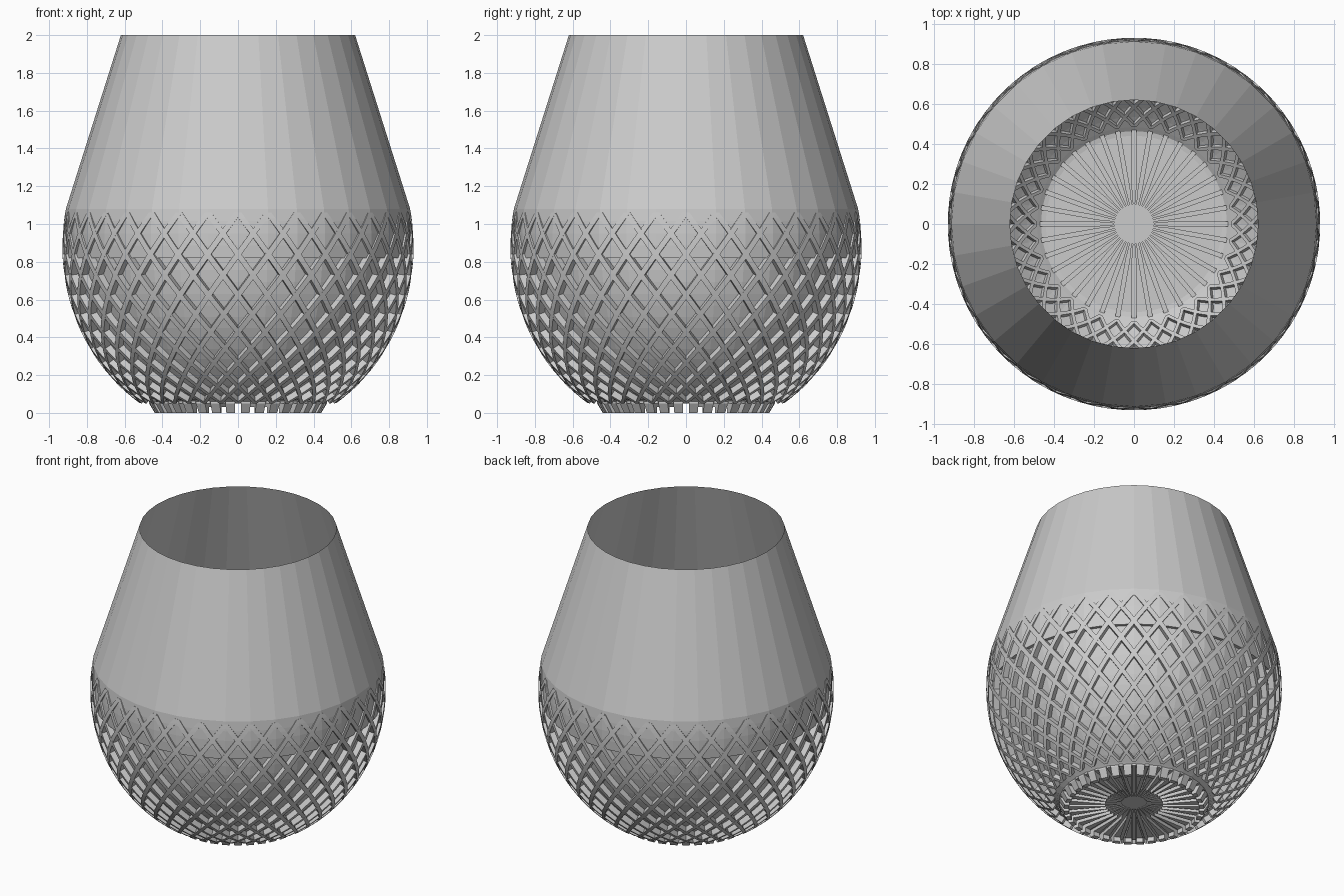
import bpy, bmesh
from math import sin, cos, asin, hypot, pi, tau, radians

cube = bpy.data.objects.get("Cube")
if cube:
    bpy.data.objects.remove(cube)

grey = bpy.data.materials.new("light_grey")
grey.use_nodes = True
grey.diffuse_color = (0.6, 0.6, 0.6, 1)
grey.node_tree.nodes["Principled BSDF"].inputs["Base Color"].default_value = (0.6, 0.6, 0.6, 1)

COUNT = 36            # repeats around the vase
RADIUS, HALF_HEIGHT, MIDDLE = 0.93, 1.0, 0.88
BAND_Z, NECK_Z = 0.82, 1.08


def finish(name, bm):
    mesh = bpy.data.meshes.new(name)
    bm.to_mesh(mesh)
    bm.free()
    mesh.materials.append(grey)
    obj = bpy.data.objects.new(name, mesh)
    bpy.context.collection.objects.link(obj)
    return obj


def angle_at(z):
    return asin((z - MIDDLE) / HALF_HEIGHT)


def bowl_point(t, inset=0.0):
    """Radius and height on the bowl, moved inward along its normal."""
    nr, nz = cos(t) / RADIUS, sin(t) / HALF_HEIGHT
    n = hypot(nr, nz)
    return RADIUS * cos(t) - inset * nr / n, MIDDLE + HALF_HEIGHT * sin(t) - inset * nz / n


def revolve(name, profile):
    bm = bmesh.new()
    rings = [[bm.verts.new((r * cos(tau * i / COUNT), r * sin(tau * i / COUNT), z))
              for i in range(COUNT)] for r, z in profile]
    for low, high in zip(rings, rings[1:]):
        for i in range(COUNT):
            j = (i + 1) % COUNT
            bm.faces.new((low[i], low[j], high[j], high[i]))
    return finish(name, bm)


def span(a, b, steps):
    return [a + (b - a) * i / steps for i in range(steps + 1)]


# Plain tapering neck
neck_r = bowl_point(angle_at(NECK_Z))[0]
revolve("neck", [(neck_r, NECK_Z), (0.62, 2.0)])

# Closed bowl: recessed below, nearly flush with the ribs in the upper band
recessed = [bowl_point(t, 0.035) for t in span(angle_at(0.04), angle_at(BAND_Z), 14)]
flush = [bowl_point(t, 0.012 * (1 - i / 4))
         for i, t in enumerate(span(angle_at(BAND_Z), angle_at(NECK_Z), 4))]
revolve("bowl", recessed + flush)

# Two mirrored families of spiral ribs crossing into diamonds
path, turn = [], 0.0
ts = span(angle_at(1.06), angle_at(0.05), 36)
for t in ts:
    path.append((t, turn))
    ds = hypot(RADIUS * sin(t), HALF_HEIGHT * cos(t)) * (ts[0] - ts[1])
    turn += ds / (1.37 * RADIUS * cos(t))

bm = bmesh.new()
for side in (1, -1):
    for k in range(COUNT):
        start = tau * k / COUNT
        previous = None
        for t, turn in path:
            z_here = bowl_point(t)[1]
            depth = 0.06 if z_here < BAND_Z else 0.02
            half = 0.02
            section = []
            for inset, offset in ((0, -half), (0, half), (depth, half), (depth, -half)):
                r, z = bowl_point(t, inset)
                a = start + side * turn + offset
                section.append(bm.verts.new((r * cos(a), r * sin(a), z)))
            if previous:
                for i in range(4):
                    j = (i + 1) % 4
                    bm.faces.new((previous[i], previous[j], section[j], section[i]))
            else:
                bm.faces.new(section)
            previous = section
        bm.faces.new(previous)
bmesh.ops.recalc_face_normals(bm, faces=bm.faces)
finish("spiral_ribs", bm)

# Floor plate joined to the bowl
revolve("floor", [(0.001, 0.055), (0.46, 0.055), (0.485, 0.075)])


def radial_blocks(name, sections, phase):
    """Repeat a block around z; sections are (radius, half width, bottom, top)."""
    bm = bmesh.new()
    for k in range(COUNT):
        a = tau * (k + phase) / COUNT
        ends = []
        for r, w, low, high in sections:
            ends.append([bm.verts.new((r * cos(a) - s * sin(a), r * sin(a) + s * cos(a), z))
                         for s, z in ((-w, low), (w, low), (w, high), (-w, high))])
        for first, last in zip(ends, ends[1:]):
            for i in range(4):
                j = (i + 1) % 4
                bm.faces.new((first[i], first[j], last[j], last[i]))
        bm.faces.new(ends[0])
        bm.faces.new(ends[-1])
    bmesh.ops.recalc_face_normals(bm, faces=bm.faces)
    return finish(name, bm)


def wedge(r, gap=0.015):
    return max(r * sin(pi / COUNT) - gap, 0.001)


# Raised spokes and hub on the floor
radial_blocks("floor_spokes", [(0.08, 0.004, 0.05, 0.07), (0.18, 0.012, 0.05, 0.07),
                               (0.47, 0.012, 0.05, 0.07)], 0)
revolve("floor_hub", [(0.001, 0.072), (0.1, 0.072), (0.1, 0.055)])

# Wedges under the floor, with straight channels between them
radial_blocks("underside_wedges", [(0.18, wedge(0.18), 0.03, 0.055),
                                   (0.43, wedge(0.43), 0.03, 0.055)], 0.5)

# Toothed foot ring, flaring upward
radial_blocks("foot_teeth", [(0.41, wedge(0.41), 0.0, 0.055), (0.44, wedge(0.44), 0.0, 0.055),
                             (0.47, wedge(0.47), 0.05, 0.06)], 0.5)
